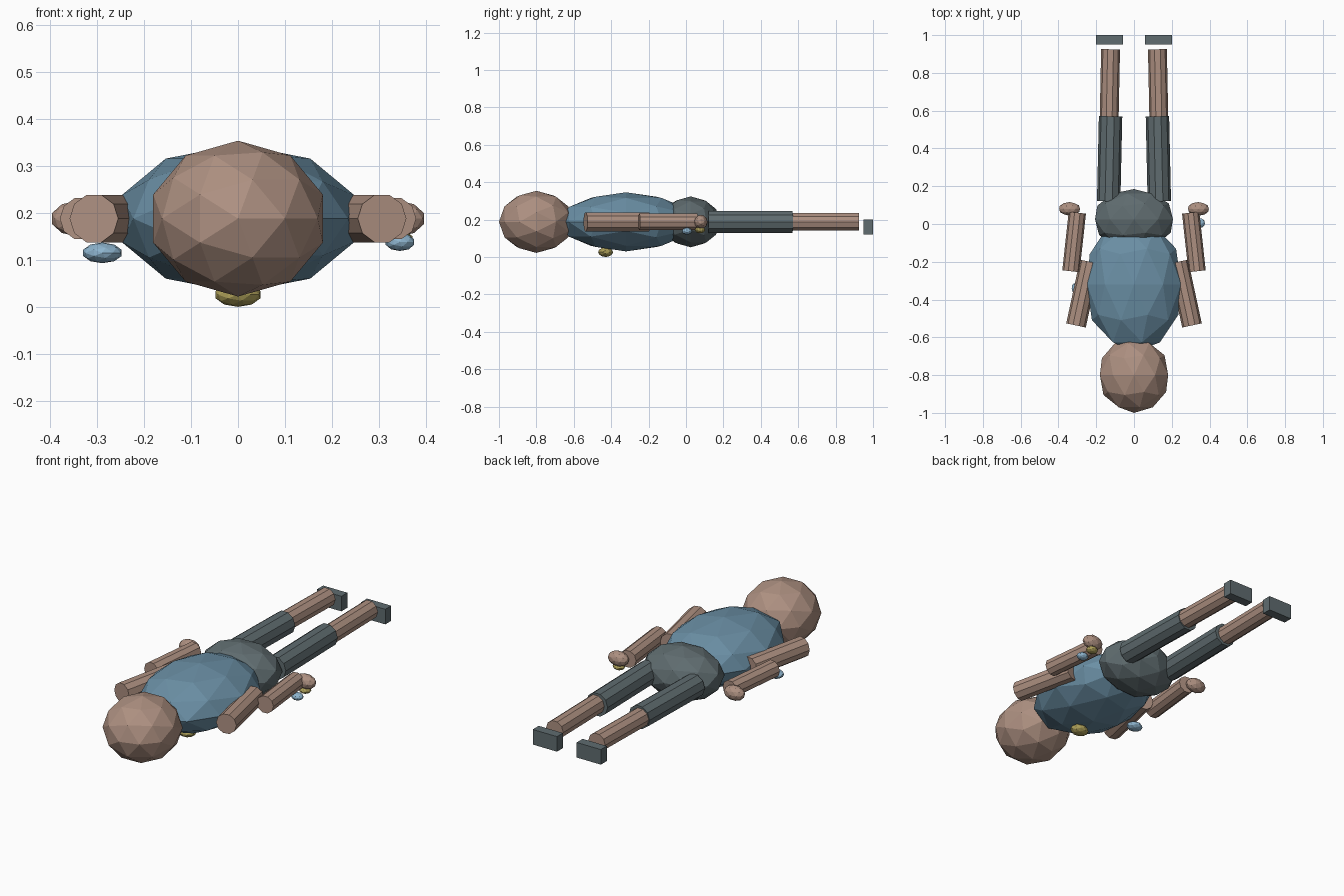
import bpy, bmesh, math
from mathutils import Matrix, Vector

if "Cube" in bpy.data.objects:
    bpy.data.objects.remove(bpy.data.objects["Cube"])


def material(name, rgb):
    m = bpy.data.materials.new(name)
    m.diffuse_color = (*rgb, 1.0)
    m.use_nodes = True
    m.node_tree.nodes["Principled BSDF"].inputs["Base Color"].default_value = m.diffuse_color
    return m


SKIN = material("warm skin", (0.42, 0.28, 0.22))
SHIRT = material("shirt blue", (0.145, 0.275, 0.375))
SLATE = material("dark slate", (0.115, 0.15, 0.16))
GOLD = material("gold", (0.42, 0.35, 0.10))
SKY = material("light blue", (0.27, 0.46, 0.62))

MID = 0.188                                  # height of the body's centre line
LIE_DOWN = Matrix.Rotation(math.pi / 2, 4, 'X')


def finish(name, bm, mat):
    me = bpy.data.meshes.new(name)
    bm.to_mesh(me)
    bm.free()
    me.materials.append(mat)
    ob = bpy.data.objects.new(name, me)
    bpy.context.collection.objects.link(ob)
    return ob


def ball(name, centre, radii, mat):
    """Low-poly ellipsoid whose pole points along y."""
    bm = bmesh.new()
    bmesh.ops.create_icosphere(bm, subdivisions=2, radius=1.0)
    bmesh.ops.transform(bm, verts=bm.verts, matrix=Matrix.Translation(centre)
                        @ Matrix.Diagonal((*radii, 1)) @ LIE_DOWN)
    return finish(name, bm, mat)


def limb(name, start, end, radius, mat):
    """Ten-sided cylinder lying between two (x, y) points."""
    a, b = Vector((*start, MID)), Vector((*end, MID))
    d = b - a
    bm = bmesh.new()
    bmesh.ops.create_cone(bm, cap_ends=True, segments=10, radius1=radius,
                          radius2=radius, depth=d.length)
    bmesh.ops.transform(bm, verts=bm.verts, matrix=Matrix.Translation((a + b) / 2)
                        @ Matrix.Rotation(-math.atan2(d.x, d.y), 4, 'Z')
                        @ LIE_DOWN @ Matrix.Rotation(math.pi / 2, 4, 'Z'))
    return finish(name, bm, mat)


def box(name, centre, size, mat):
    bm = bmesh.new()
    bmesh.ops.create_cube(bm, size=1.0)
    bmesh.ops.transform(bm, verts=bm.verts, matrix=Matrix.Translation(centre)
                        @ Matrix.Diagonal((*size, 1)))
    return finish(name, bm, mat)


# Head and body
ball("head", (0, -0.80, MID), (0.19, 0.20, 0.166), SKIN)
ball("torso", (0, -0.32, MID), (0.262, 0.36, 0.158), SHIRT)
ball("hips", (0, 0.025, MID), (0.217, 0.16, 0.136), SLATE)

# Arms and legs
for side, s in (("left", -1), ("right", 1)):
    limb(side + "_upper_arm", (s * 0.307, -0.537), (s * 0.234, -0.20), 0.053, SKIN)
    limb(side + "_forearm", (s * 0.334, -0.25), (s * 0.300, 0.06), 0.046, SKIN)
    ball(side + "_hand", (s * 0.341, 0.08, MID), (0.058, 0.036, 0.038), SKIN)
    limb(side + "_thigh", (s * 0.134, 0.12), (s * 0.124, 0.57), 0.062, SLATE)
    limb(side + "_shin", (s * 0.132, 0.53), (s * 0.124, 0.925), 0.050, SKIN)
    box(side + "_shoe", (s * 0.129, 0.975, 0.16), (0.142, 0.05, 0.08), SLATE)

# Small ornaments on the front of the body
ball("chest_badge", (0, -0.43, 0.026), (0.050, 0.040, 0.026), GOLD)
ball("arm_badge", (-0.289, -0.34, 0.115), (0.043, 0.036, 0.022), SKY)
ball("wrist_gem", (0.345, 0.005, 0.138), (0.032, 0.027, 0.019), SKY)
ball("hand_gem", (0.341, 0.075, 0.145), (0.032, 0.028, 0.018), GOLD)
